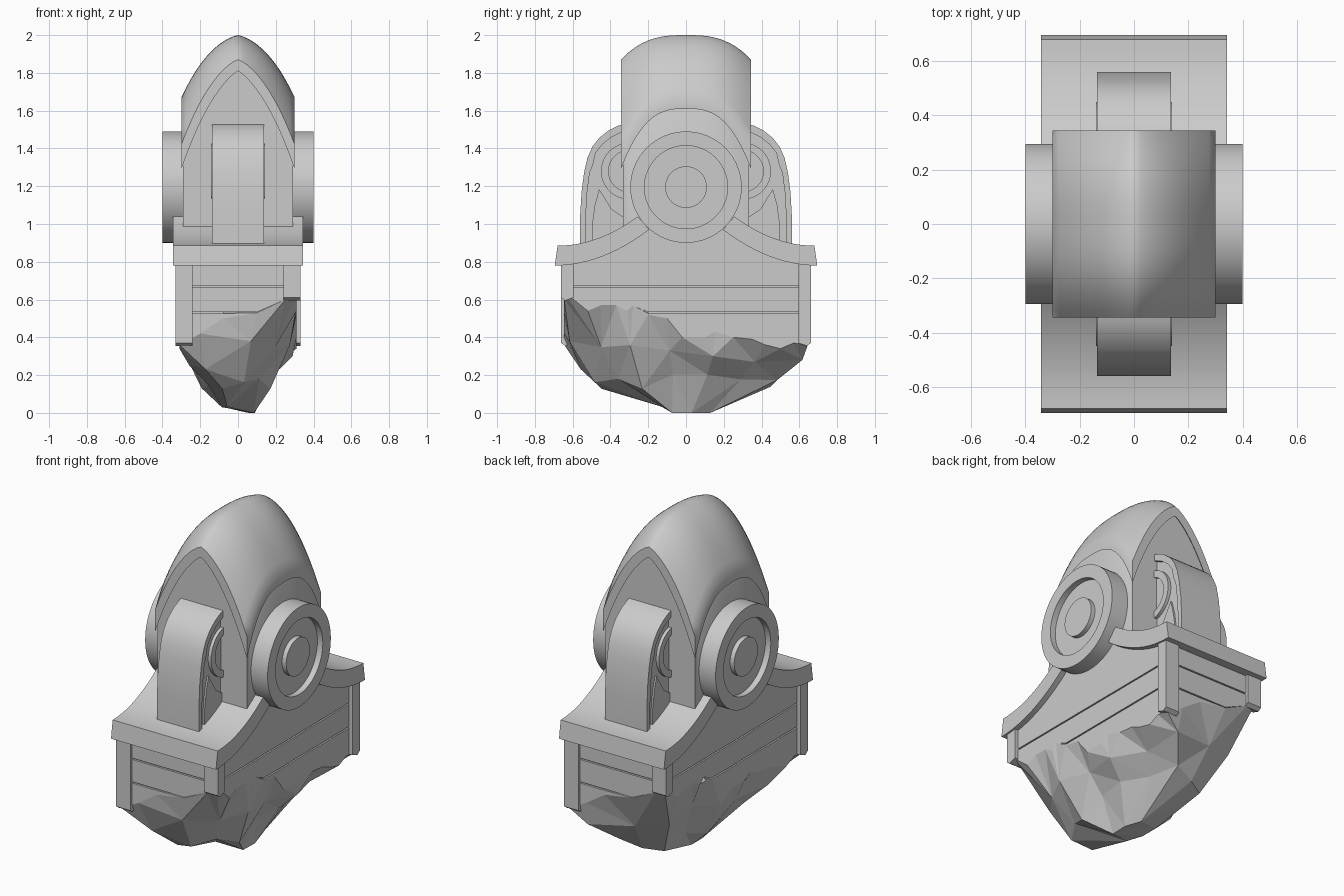
import bpy, bmesh, math, random
from mathutils import Vector

random.seed(11)
if "Cube" in bpy.data.objects:
    bpy.data.objects.remove(bpy.data.objects["Cube"], do_unlink=True)

stone = bpy.data.materials.new("grey_stone")
stone.use_nodes = True
stone.diffuse_color = (0.6, 0.6, 0.6, 1)
stone.node_tree.nodes["Principled BSDF"].inputs["Base Color"].default_value = (0.6, 0.6, 0.6, 1)


def finish(name, bm, smooth=True):
    bmesh.ops.remove_doubles(bm, verts=bm.verts, dist=0.0005)
    bmesh.ops.recalc_face_normals(bm, faces=bm.faces)
    mesh = bpy.data.meshes.new(name)
    bm.to_mesh(mesh)
    bm.free()
    mesh.materials.append(stone)
    obj = bpy.data.objects.new(name, mesh)
    bpy.context.collection.objects.link(obj)
    if smooth:
        bpy.ops.object.select_all(action='DESELECT')
        obj.select_set(True)
        bpy.context.view_layer.objects.active = obj
        bpy.ops.object.shade_smooth_by_angle(angle=math.radians(42))
    return obj


def skin(bm, rings):
    """Join closed loops of equal length with quads and cap both ends."""
    loops = [[bm.verts.new(p) for p in ring] for ring in rings]
    n = len(loops[0])
    for a, b in zip(loops, loops[1:]):
        for i in range(n):
            j = (i + 1) % n
            bm.faces.new((a[i], a[j], b[j], b[i]))
    bm.faces.new(loops[0])
    bm.faces.new(loops[-1])


def prism(name, outline, x0, x1, side=1):
    """Extrude a (y, z) outline along x; side flips it front to back."""
    bm = bmesh.new()
    skin(bm, [[(x, y * side, z) for y, z in outline] for x in (x0, x1)])
    return finish(name, bm)


def lathe(name, profile, cy, cz, side, segs=64):
    """Spin a (radius, x) profile round an x axis."""
    bm = bmesh.new()
    angles = [math.tau * i / segs for i in range(segs)]
    skin(bm, [[(x * side, cy + r * math.cos(a), cz + r * math.sin(a)) for a in angles]
              for r, x in profile])
    return finish(name, bm)


def vault(name, hx, hy, top, bottom, n=24):
    """Solid between two height functions over a rectangle."""
    bm = bmesh.new()
    rims = []
    for height in (top, bottom):
        grid = []
        for i in range(n + 1):
            x = hx * (2 * i / n - 1)
            ys = [hy * (2 * j / n - 1) for j in range(n + 1)]
            grid.append([bm.verts.new((x, y, height(x, y))) for y in ys])
        for i in range(n):
            for j in range(n):
                bm.faces.new((grid[i][j], grid[i + 1][j], grid[i + 1][j + 1], grid[i][j + 1]))
        rims.append([grid[i][0] for i in range(n)] + [grid[n][j] for j in range(n)]
                    + [grid[i][n] for i in range(n, 0, -1)] + [grid[0][j] for j in range(n, 0, -1)])
    a, b = rims
    for i in range(len(a)):
        j = (i + 1) % len(a)
        bm.faces.new((a[i], a[j], b[j], b[i]))
    return finish(name, bm)


# Pointed hood and the recessed tower walls beneath it
HX, HY = 0.30, 0.345


def hood_top(x, y):
    s, t = min(abs(x) / HX, 1), min(abs(y) / HY, 1)
    return 2 - 0.33 * (0.5 * s ** 1.3 + 0.5 * s ** 2.6) - (0.13 + 0.12 * s ** 1.3) * t ** 2.8


def hood_under(x, y):
    s, t = min(abs(x) / HX, 1), min(abs(y) / HY, 1)
    return hood_top(x, y) - 0.06 - 0.07 * s * t ** 3


vault("hood", HX, HY, hood_top, hood_under)
vault("tower", 0.292, 0.334, lambda x, y: hood_under(x, y) + 0.02, lambda x, y: 0.85)

# Round wheels on both sides
wheel = [(0.001, 0.25), (0.295, 0.25), (0.295, 0.4), (0.22, 0.4), (0.22, 0.365),
         (0.11, 0.365), (0.11, 0.392), (0.001, 0.392)]
for side, label in ((1, "left"), (-1, "right")):
    lathe("wheel_" + label, wheel, 0, 1.195, side)


# Curved cornice, in two halves that meet the wheels
def cornice_top(y):
    return 0.885 + 0.155 * ((0.68 - y) / 0.425) ** 2


def cornice_under(y):
    return 0.78 + 0.19 * ((0.695 - y) / 0.5) ** 2


steps = [i / 12 for i in range(13)]
cornice = [(y, cornice_top(y)) for y in (0.255 + 0.425 * t for t in steps)]
cornice += [(y, cornice_under(y)) for y in (0.695 - 0.5 * t for t in steps)]

# Arched braces with a raised rim, scroll and leaf panel
curve = [(0.56, 0.85), (0.56, 1.05), (0.553, 1.17), (0.54, 1.27), (0.522, 1.35),
         (0.495, 1.41), (0.46, 1.455), (0.41, 1.495), (0.36, 1.52), (0.3, 1.535)]
inner = [(y - 0.03 if z < 1.4 else y - 0.016, z - (0.035 if z > 1.3 else 0.0)) for y, z in curve]
leaf = [(0.5, 0.85), (0.497, 1.0), (0.483, 1.1), (0.46, 1.185), (0.425, 1.13),
        (0.395, 1.08), (0.32, 1.03), (0.32, 0.85)]
scroll = [(0.001, 0.1), (0.15, 0.1), (0.15, 0.139), (0.11, 0.139), (0.11, 0.122), (0.001, 0.122)]

for side, label in ((-1, "front"), (1, "back")):
    prism("cornice_" + label, cornice, -0.343, 0.343, side)
    prism("brace_" + label, curve + [(0.3, 0.85)], -0.12, 0.12, side)
    prism("brace_rim_" + label, curve + inner[::-1], -0.137, 0.137, side)
    prism("brace_leaf_" + label, leaf, -0.13, 0.13, side)
    for sx in (1, -1):
        lathe("brace_scroll_" + label, scroll, 0.3 * side, 1.28, sx, 48)

# Upper body filling the space under the cornice
ys = [0.64 - 1.28 * i / 40 for i in range(41)]
upper = [(y, cornice_under(max(abs(y), 0.195)) + 0.01) for y in ys]
prism("upper_body", upper + [(-0.64, 0.77), (0.64, 0.77)], -0.31, 0.31)

# Grooved lower wall, ending in a broken edge
WX, WY = 0.31, 0.645
flank = [(-WY, 0.64), (-0.52, 0.54), (-0.45, 0.57), (-0.37, 0.57), (-0.31, 0.54),
         (-0.28, 0.57), (-0.2, 0.52), (-0.1, 0.5), (-0.02, 0.4), (0.1, 0.4), (0.15, 0.43),
         (0.25, 0.4), (0.35, 0.39), (0.42, 0.36), (0.5, 0.34), (0.57, 0.37)]
end = [(WX, 0.36), (0.2, 0.42), (0.08, 0.5), (-0.1, 0.53), (-0.25, 0.6)]
half = [Vector((WX, y, z)) for y, z in flank] + [Vector((x, WY, z)) for x, z in end]
edge = half + [Vector((-p.x, -p.y, p.z)) for p in half]


def wall_ring(z, inset):
    ring = []
    for p in edge:
        k = inset if z > p.z else 0
        ring.append((p.x * (1 - k / WX), p.y * (1 - k / WY), max(z, p.z)))
    return ring


bm = bmesh.new()
levels = [(0.78, 0)]
for z in (0.67, 0.53):
    levels += [(z + 0.004, 0), (z + 0.004, 0.012), (z - 0.004, 0.012), (z - 0.004, 0)]
skin(bm, [wall_ring(z, k) for z, k in levels] + [[p[:] for p in edge]])
finish("lower_wall", bm, smooth=False)


# Broken rock underside: crags that narrow towards both ends and the bottom
def rock_ring(group, sx, sy, taper, crag, height):
    ring = []
    for i, p in enumerate(edge):
        if i % group == 0:
            q = edge[(i + group // 2) % len(edge)]
            lowest = min(edge[(i + k) % len(edge)].z for k in range(group))
            k = 1 + crag * (1 if i // group % 2 else -1)
            narrow = 1 - taper * abs(q.y / WY) ** 2
            z = height(q) + random.uniform(-crag, crag) * 0.5
            point = (q.x * sx * k * narrow, q.y * sy * (1 + k) / 2,
                     max(0, min(z, lowest - 0.07)))
        ring.append(point)
    return ring


bm = bmesh.new()
skin(bm, [[p[:] for p in edge],
          rock_ring(3, 0.86, 0.91, 0.28, 0.1, lambda q: 0.11 + 0.45 * q.z),
          rock_ring(3, 0.58, 0.72, 0.5, 0.08, lambda q: 0.165),
          rock_ring(7, 0.28, 0.2, 0, 0.02, lambda q: -0.01 if q.x > 0 else 0.03)])
bmesh.ops.remove_doubles(bm, verts=bm.verts, dist=0.0005)
bmesh.ops.triangulate(bm, faces=bm.faces)
finish("rock_underside", bm, smooth=False)

# Corner posts, two of them broken short
for sx in (1, -1):
    for sy in (1, -1):
        low = 0.37 if sx * sy > 0 else 0.61
        post = [(0.595, 0.79), (0.662, 0.79), (0.662, low), (0.64, low - 0.015), (0.595, low)]
        prism("corner_post", post, 0.24 * sx, 0.332 * sx, sy)
